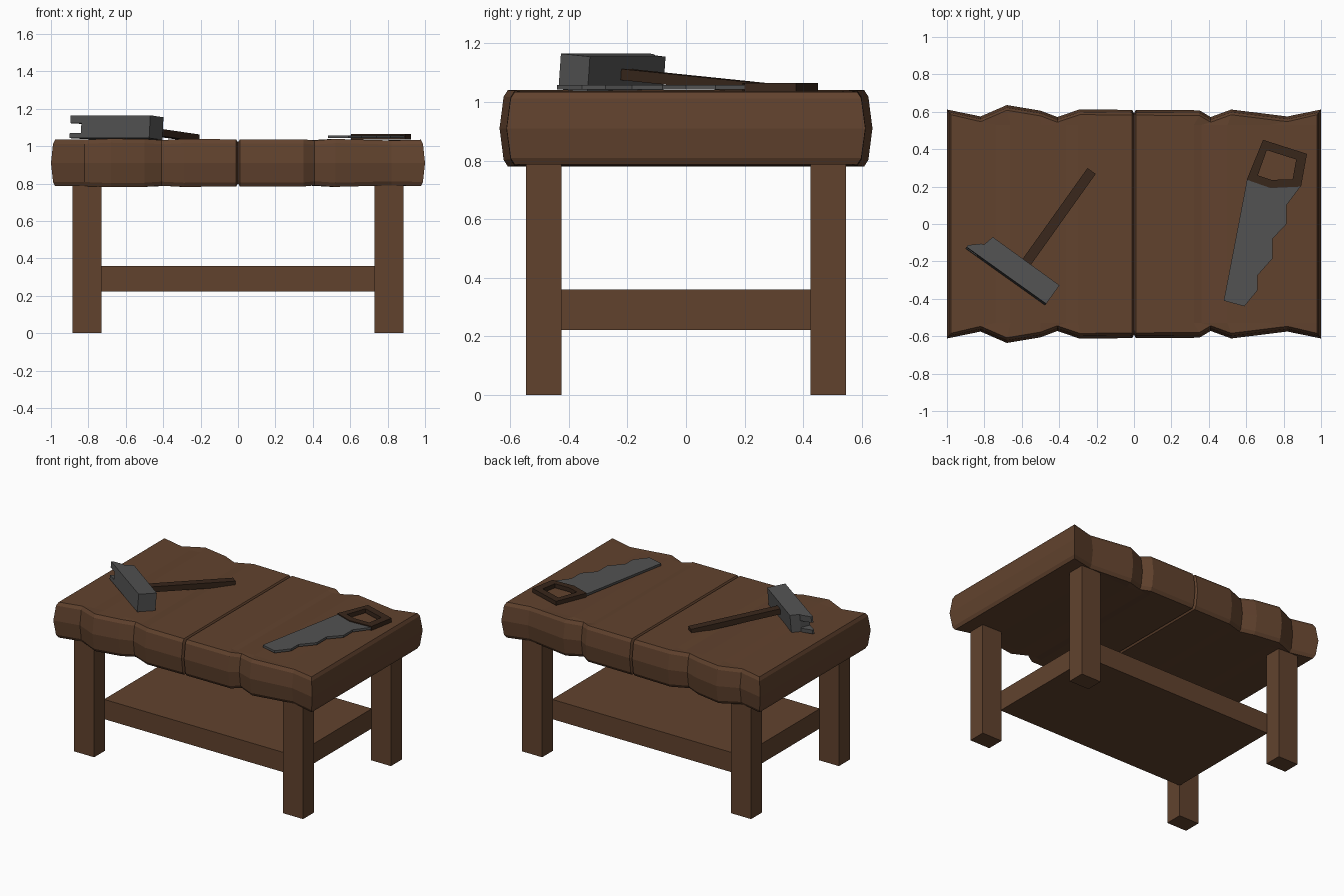
import bpy, bmesh
from math import radians
from mathutils import Matrix, Vector

if "Cube" in bpy.data.objects:
    bpy.data.objects.remove(bpy.data.objects["Cube"])


def material(name, rgb):
    m = bpy.data.materials.new(name)
    m.diffuse_color = (*rgb, 1)
    m.use_nodes = True
    m.node_tree.nodes["Principled BSDF"].inputs["Base Color"].default_value = m.diffuse_color
    return m


WOOD = material("wood", (0.12, 0.055, 0.027))
DARK = material("dark_wood", (0.04, 0.02, 0.011))
STEEL = material("steel", (0.085, 0.085, 0.085))


def finish(name, bm, mat, matrix=None):
    bmesh.ops.recalc_face_normals(bm, faces=bm.faces)
    me = bpy.data.meshes.new(name)
    bm.to_mesh(me)
    bm.free()
    if matrix:
        me.transform(matrix)
    me.materials.append(mat)
    ob = bpy.data.objects.new(name, me)
    bpy.context.collection.objects.link(ob)
    return ob


def box(name, lo, hi, mat, matrix=None):
    bm = bmesh.new()
    lo, hi = Vector(lo), Vector(hi)
    bmesh.ops.create_cube(bm, size=1, matrix=Matrix.Translation((lo + hi) / 2)
                          @ Matrix.Diagonal((*(hi - lo), 1)))
    return finish(name, bm, mat, matrix)


def prism(name, outline, z0, z1, mat, matrix=None):
    bm = bmesh.new()
    rings = [[bm.verts.new((x, y, z)) for x, y in outline] for z in (z0, z1)]
    for r in rings:
        bm.faces.new(r)
    for i in range(len(outline)):
        j = (i + 1) % len(outline)
        bm.faces.new((rings[0][i], rings[0][j], rings[1][j], rings[1][i]))
    return finish(name, bm, mat, matrix)


# Legs and lower shelf
for sx, side in ((-1, "left"), (1, "right")):
    for sy, end in ((-1, "front"), (1, "back")):
        box(f"{end}_{side}_leg",
            (sx * 0.808 - 0.077, sy * 0.485 - 0.06, 0),
            (sx * 0.808 + 0.077, sy * 0.485 + 0.06, 0.81), WOOD)
box("lower_shelf", (-0.735, -0.43, 0.222), (0.735, 0.43, 0.36), WOOD)

# Plank top: stations of (edge x, top seam x, half depth, surface dip)
stations = [(-1, -1, 0.612, 0.006), (-0.82, -0.74, 0.575, 0.006),
            (-0.68, -0.66, 0.636, 0), (-0.50, -0.50, 0.606, 0.002),
            (-0.41, -0.365, 0.572, 0.008), (-0.29, -0.30, 0.613, 0.002),
            (-0.01, -0.01, 0.610, 0.004), (0, 0, 0.592, 0.02),
            (0.01, 0.01, 0.610, 0.004), (0.35, 0.32, 0.608, 0.004),
            (0.41, 0.362, 0.572, 0.01), (0.52, 0.50, 0.612, 0.002),
            (0.82, 0.725, 0.575, 0.01), (1, 1, 0.612, 0.006)]
bm = bmesh.new()
rings = []
for k, (x, xt, w, dip) in enumerate(stations):
    h = 0.13 - dip
    # (inset from edge, height from plank middle)
    half = [(w - 0.53, h), (0.028, h), (0.014, h - 0.022), (0, 0),
            (0.014, 0.022 - h), (0.028, -h), (w - 0.53, -h)]
    cap = k in (0, len(stations) - 1)
    pts = []
    for n, (inset, z) in enumerate(half):
        px = xt if n in (0, 6) else x
        if cap:
            px -= x * min(inset, 0.028) * 0.8
        pts.append((px, w - inset, 0.91 + z))
    right = [bm.verts.new(p) for p in pts]
    left = [bm.verts.new((p[0], -p[1], p[2])) for p in pts]
    rings.append(right + left[::-1])
    if cap:
        for n in range(1, 5):
            bm.faces.new((right[n], right[n + 1], left[n + 1], left[n]))
        for a, b in ((0, 1), (6, 5)):
            bm.faces.new((right[a], right[b], left[b], left[a]))
for a, b in zip(rings, rings[1:]):
    for i in range(14):
        j = (i + 1) % 14
        bm.faces.new((a[i], a[j], b[j], b[i]))
bmesh.ops.dissolve_degenerate(bm, dist=1e-5, edges=bm.edges)
finish("plank_top", bm, WOOD)

# Hammer lying on its side: local x along head, local y along handle
pose = (Matrix.Translation((-0.475, -0.435, 1.043))
        @ Matrix.Rotation(radians(-35.5), 4, 'Z')
        @ Matrix.Rotation(radians(-4.8), 4, 'X'))
prism("hammer_head", [(0, 0), (0, 0.122), (-0.44, 0.125), (-0.455, 0.065),
                      (-0.45, 0)], 0, 0.122, STEEL, pose)
claw = [(-0.44, 0), (-0.44, 0.07), (-0.47, 0.06), (-0.523, 0.012), (-0.523, 0)]
prism("hammer_lower_claw", claw, 0, 0.028, STEEL, pose)
prism("hammer_upper_claw", claw, 0.08, 0.122, STEEL, pose)
box("hammer_handle", (-0.242, 0.11, 0.042), (-0.188, 0.725, 0.08), DARK, pose)

# Saw blade with stepped teeth
prism("saw_blade", [(0.48, -0.41), (0.59, -0.44), (0.66, -0.355), (0.66, -0.275),
                    (0.74, -0.185), (0.74, -0.08), (0.815, 0), (0.815, 0.10),
                    (0.89, 0.20), (0.73, 0.20), (0.605, 0.24)],
      1.042, 1.058, STEEL)

# Saw handle: five-sided frame
outer = [(0.603, 0.237), (0.69, 0.45), (0.925, 0.375), (0.893, 0.20), (0.73, 0.192)]
inner = [(0.662, 0.26), (0.71, 0.395), (0.867, 0.345), (0.848, 0.238), (0.735, 0.236)]
bm = bmesh.new()
loops = [[bm.verts.new((x, y, z)) for x, y in o]
         for o, z in ((outer, 1.036), (outer, 1.065), (inner, 1.065), (inner, 1.036))]
for i in range(5):
    j = (i + 1) % 5
    for k in range(4):
        a, b = loops[k], loops[(k + 1) % 4]
        bm.faces.new((a[i], a[j], b[j], b[i]))
finish("saw_handle", bm, DARK)
